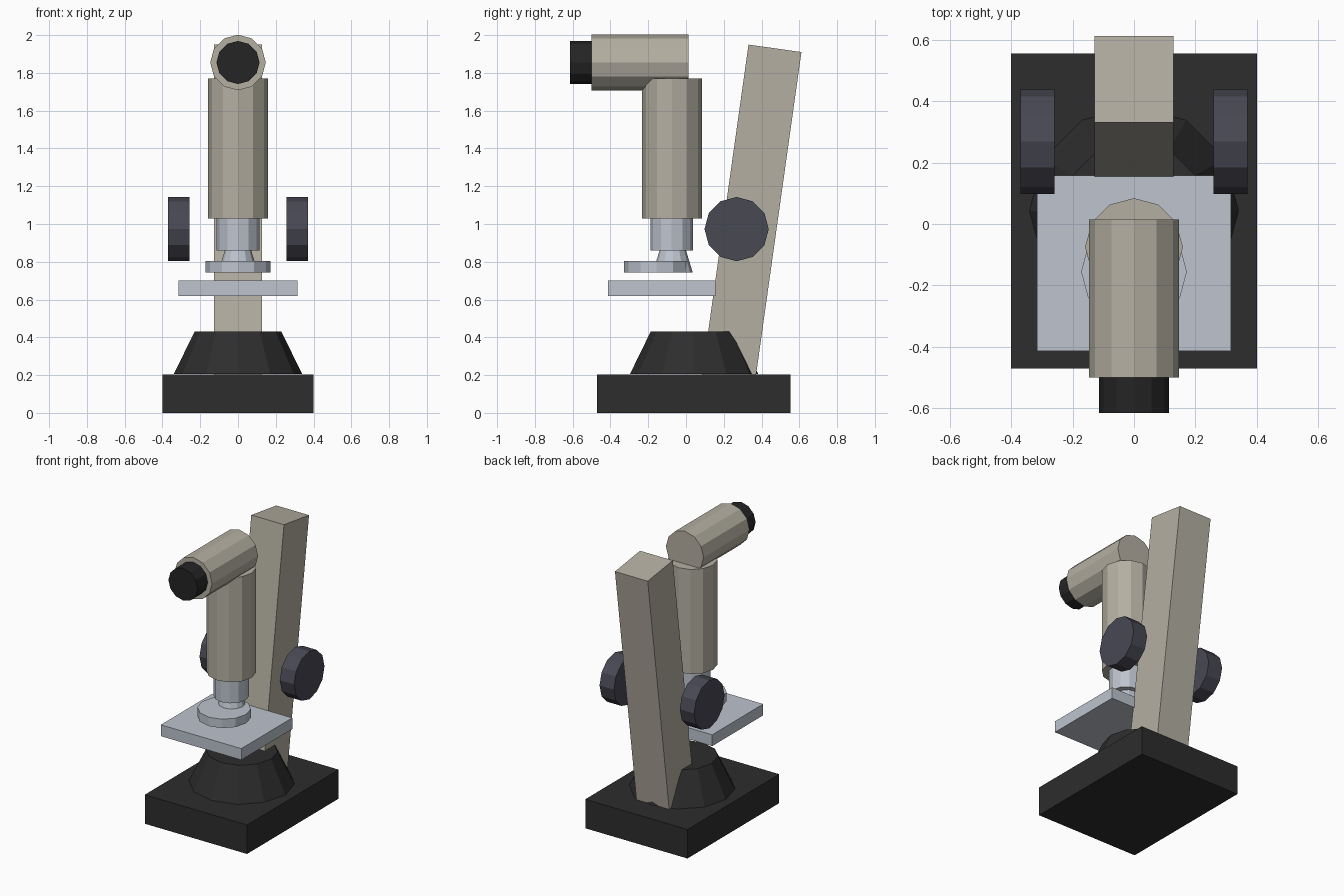
import bpy
import bmesh
from math import radians, pi
from mathutils import Matrix, Vector

if "Cube" in bpy.data.objects:
    bpy.data.objects.remove(bpy.data.objects["Cube"], do_unlink=True)


def material(name, r, g, b):
    mat = bpy.data.materials.new(name)
    mat.use_nodes = True
    mat.diffuse_color = (r, g, b, 1)
    mat.node_tree.nodes["Principled BSDF"].inputs["Base Color"].default_value = (r, g, b, 1)
    return mat


BEIGE = material("beige_enamel", 0.46, 0.43, 0.36)
METAL = material("pale_metal", 0.51, 0.55, 0.62)
BLACK = material("black_base", 0.026, 0.026, 0.026)
RUBBER = material("eyepiece_black", 0.018, 0.018, 0.018)
KNOB = material("knob_grey", 0.065, 0.065, 0.088)


def finish(name, bm, mat):
    bmesh.ops.recalc_face_normals(bm, faces=bm.faces)
    mesh = bpy.data.meshes.new(name)
    bm.to_mesh(mesh)
    bm.free()
    mesh.materials.append(mat)
    obj = bpy.data.objects.new(name, mesh)
    bpy.context.collection.objects.link(obj)
    return obj


def box(name, centre, size, mat, tilt=0):
    bm = bmesh.new()
    place = Matrix.Translation(centre) @ Matrix.Rotation(radians(tilt), 4, "X")
    bmesh.ops.create_cube(bm, size=1, matrix=place @ Matrix.Diagonal((*size, 1)))
    return finish(name, bm, mat)


def tube(name, start, end, r1, r2, mat):
    """Twelve-sided capped cylinder or cone along one axis."""
    start, end = Vector(start), Vector(end)
    span = end - start
    turn = {0: Matrix.Rotation(pi / 2, 4, "Y"),
            1: Matrix.Rotation(-pi / 2, 4, "X"),
            2: Matrix.Identity(4)}[max(range(3), key=lambda i: abs(span[i]))]
    bm = bmesh.new()
    bmesh.ops.create_cone(bm, cap_ends=True, segments=12, radius1=r1, radius2=r2,
                          depth=span.length,
                          matrix=Matrix.Translation((start + end) / 2) @ turn)
    return finish(name, bm, mat)


# Foot
box("base", (0, 0.042, 0.102), (0.8, 1.025, 0.205), BLACK)
tube("base_collar", (0, 0.043, 0.205), (0, 0.043, 0.43), 0.34, 0.23, BLACK)

# Leaning arm, measured down from the middle of its top
lean = -8
top = Vector((0, 0.471, 1.93))
length = 1.78
axis = Matrix.Rotation(radians(lean), 3, "X") @ Vector((0, 0, 1))
box("arm", top - axis * length / 2, (0.256, 0.283, length), BEIGE, lean)

# Stage and objective
box("stage", (0, -0.128, 0.66), (0.63, 0.57, 0.08), METAL)
tube("lens_disc", (0, -0.155, 0.742), (0, -0.155, 0.805), 0.172, 0.172, METAL)
tube("lens_cone", (0, -0.07, 0.742), (0, -0.07, 0.86), 0.106, 0.07, METAL)
tube("nosepiece", (0, -0.076, 0.86), (0, -0.076, 1.03), 0.113, 0.113, METAL)

# Body tube and eyepiece
tube("body_tube", (0, -0.075, 1.03), (0, -0.075, 1.77), 0.159, 0.159, BEIGE)
tube("eyepiece_tube", (0, -0.5, 1.855), (0, 0.014, 1.855), 0.147, 0.147, BEIGE)
tube("eyepiece", (0, -0.615, 1.855), (0, -0.5, 1.855), 0.114, 0.114, RUBBER)

# Focus knobs
for side, s in (("left", 1), ("right", -1)):
    tube(side + "_focus_knob", (s * 0.258, 0.268, 0.973), (s * 0.37, 0.268, 0.973),
         0.17, 0.17, KNOB)
